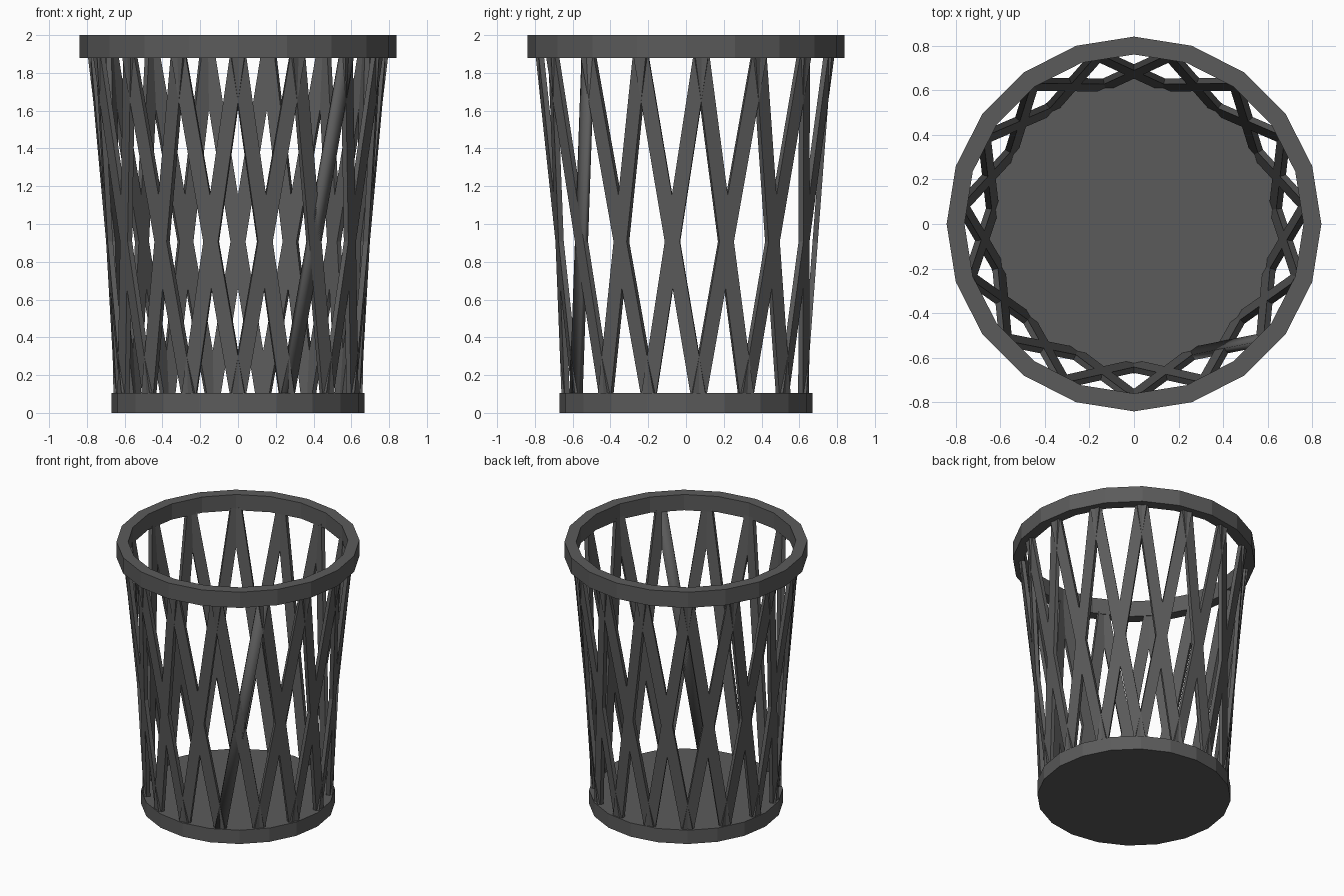
import bpy, bmesh, math
from mathutils import Vector

if "Cube" in bpy.data.objects:
    bpy.data.objects.remove(bpy.data.objects["Cube"])

SIDES, STRIPS = 20, 15
STEP = 2 * math.pi / STRIPS

grey = bpy.data.materials.new("dark grey")
grey.diffuse_color = (0.105, 0.105, 0.105, 1)
grey.use_nodes = True
grey.node_tree.nodes["Principled BSDF"].inputs["Base Color"].default_value = grey.diffuse_color


def add_object(name, bm):
    bmesh.ops.recalc_face_normals(bm, faces=bm.faces)
    mesh = bpy.data.meshes.new(name)
    bm.to_mesh(mesh)
    bm.free()
    mesh.materials.append(grey)
    ob = bpy.data.objects.new(name, mesh)
    bpy.context.collection.objects.link(ob)
    return ob


def polar(r, a, z):
    return Vector((r * math.cos(a), r * math.sin(a), z))


# Base: solid faceted disc
bm = bmesh.new()
bmesh.ops.create_cone(bm, cap_ends=True, segments=SIDES, radius1=0.67,
                      radius2=0.67, depth=0.105)
bmesh.ops.translate(bm, verts=bm.verts, vec=(0, 0, 0.0525))
add_object("base", bm)

# Rim: rectangular profile swept around the top
bm = bmesh.new()
profile = [(0.76, 1.88), (0.84, 1.88), (0.84, 2.0), (0.76, 2.0)]
rings = [[bm.verts.new(polar(r, 2 * math.pi * i / SIDES, z)) for r, z in profile]
         for i in range(SIDES)]
for i in range(SIDES):
    a, b = rings[i], rings[(i + 1) % SIDES]
    for j in range(4):
        k = (j + 1) % 4
        bm.faces.new((a[j], b[j], b[k], a[k]))
add_object("rim", bm)


# Slats: flat slanted bars, one set leaning each way
def slat(name, angle, lean):
    bottom = polar(0.637, angle + lean * STEP, 0.09)
    top = polar(0.775, angle, 1.90)
    mid = angle + lean * STEP / 2
    side = Vector((-math.sin(mid), math.cos(mid), 0)) * 0.04
    out = Vector((math.cos(mid), math.sin(mid), 0)) * 0.014
    bm = bmesh.new()
    ends = [[bm.verts.new(p + s * side + o * out)
             for s, o in ((-1, -1), (1, -1), (1, 1), (-1, 1))] for p in (bottom, top)]
    for ring in ends:
        bm.faces.new(ring)
    for j in range(4):
        k = (j + 1) % 4
        bm.faces.new((ends[0][j], ends[0][k], ends[1][k], ends[1][j]))
    return add_object(name, bm)


for i in range(STRIPS):
    angle = -math.pi / 2 + i * STEP
    slat("left_slat_%02d" % i, angle, 1)
    bar = slat("right_slat_%02d" % i, angle, -1)
    if i == 2:  # one softly shaded slat
        for f in bar.data.polygons:
            f.use_smooth = True
